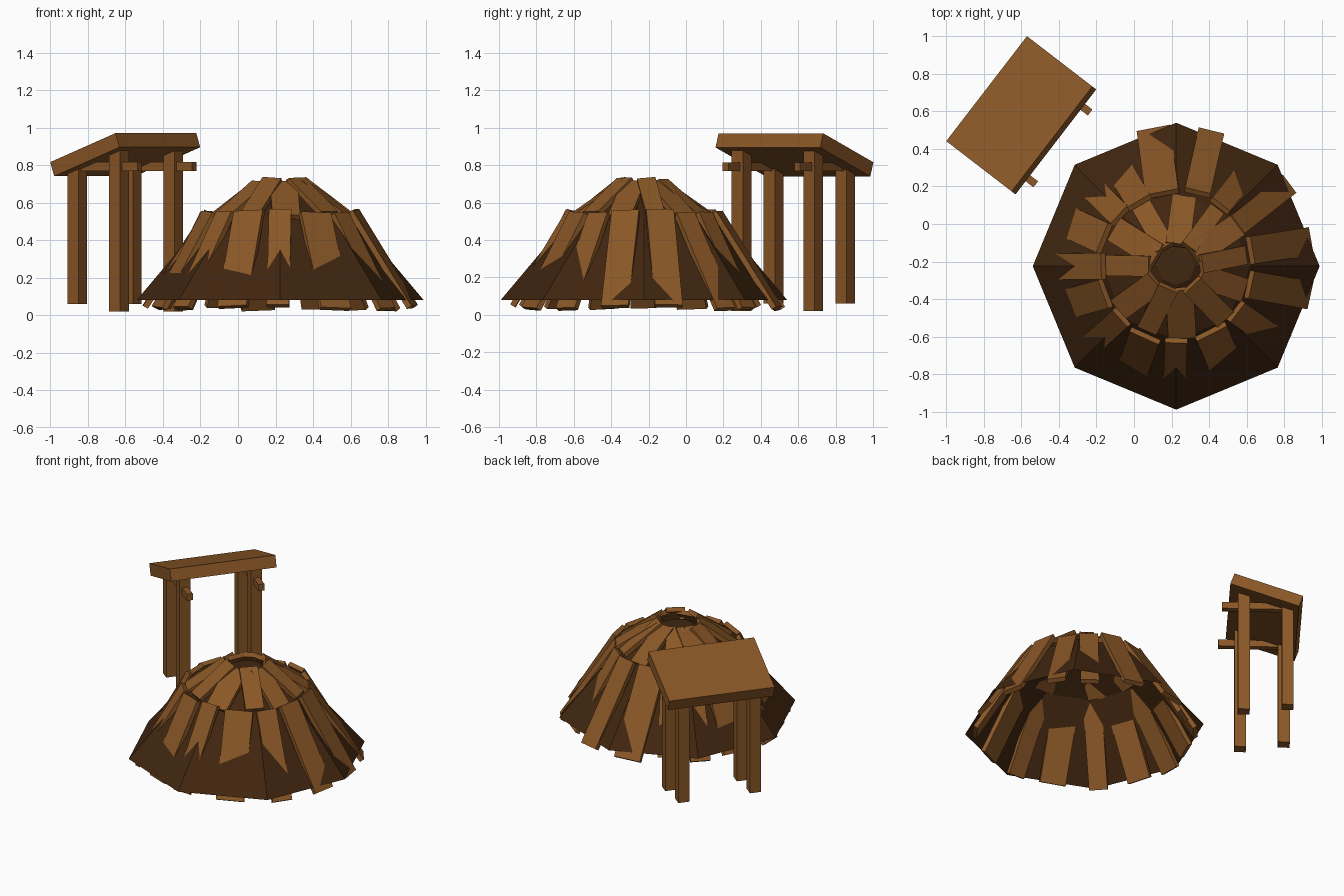
import bpy, bmesh, math, random
from mathutils import Vector, Matrix

if "Cube" in bpy.data.objects:
    bpy.data.objects.remove(bpy.data.objects["Cube"])

random.seed(4)
CX, CY = 0.225, -0.225          # hut centre


def material(name, col):
    m = bpy.data.materials.new(name)
    m.diffuse_color = (*col, 1)
    m.use_nodes = True
    m.node_tree.nodes["Principled BSDF"].inputs["Base Color"].default_value = m.diffuse_color
    return m


WOOD = material("wood brown", (0.255, 0.096, 0.020))
DARK = material("dark brown", (0.052, 0.019, 0.005))


def finish(name, bm, mat):
    me = bpy.data.meshes.new(name)
    bm.to_mesh(me)
    bm.free()
    me.materials.append(mat)
    ob = bpy.data.objects.new(name, me)
    bpy.context.collection.objects.link(ob)
    return ob


def box(bm, centre, ax, ay, size):
    """Box with local x and y axes along ax and ay."""
    ax = Vector(ax).normalized()
    az = ax.cross(Vector(ay)).normalized()
    ay = az.cross(ax)
    rot = Matrix((ax, ay, az)).transposed().to_4x4()
    bmesh.ops.create_cube(bm, size=1, matrix=Matrix.Translation(centre) @ rot @ Matrix.Diagonal((*size, 1)))


# Octagonal hut shell, open below
bm = bmesh.new()
rings = []
for r, z in ((0.765, 0.08), (0.395, 0.52), (0.10, 0.67)):
    rings.append([bm.verts.new((CX + r * math.cos(i * math.pi / 4),
                                CY + r * math.sin(i * math.pi / 4), z)) for i in range(8)])
for a, b in zip(rings, rings[1:]):
    for i in range(8):
        j = (i + 1) % 8
        bm.faces.new((a[i], a[j], b[j], b[i]))
bm.faces.new(rings[-1])
finish("hut_shell", bm, DARK)


def planks(name, specs, r_top, z_top, z_bot, thick):
    """Ring of sloping boards; each spec is angle, width, bottom radius."""
    bm = bmesh.new()
    for deg, width, r_bot in specs:
        a = math.radians(deg)
        out = Vector((math.cos(a), math.sin(a), 0))
        side = Vector((-math.sin(a), math.cos(a), 0))
        side = side + Vector((0, 0, random.uniform(-0.06, 0.06)))
        zj = random.uniform(-0.012, 0.012)
        base = Vector((CX, CY, 0))
        top = base + out * (r_top + random.uniform(-0.015, 0.015)) + Vector((0, 0, z_top + zj))
        bot = base + out * r_bot + Vector((0, 0, z_bot + zj))
        bot += side * random.uniform(-0.03, 0.03)
        d = top - bot
        box(bm, (top + bot) / 2, d, side, (d.length, width, thick))
    finish(name, bm, WOOD)


# Lower and upper rows of boards
planks("lower_boards", [
    (101, .18, .735), (74, .14, .735), (54, .12, .69), (34, .12, .735),
    (12, .15, .72), (-14, .15, .72), (-37, .13, .70), (-62, .18, .67),
    (-90, .12, .70), (-114, .17, .67), (-137, .12, .71), (-159, .16, .68),
    (180, .14, .72), (159, .17, .68), (138, .13, .71), (120, .14, .67)],
    0.395, 0.55, 0.04, 0.03)
planks("upper_boards", [
    (86, .13, .37), (56, .09, .37), (32, .13, .39), (5, .10, .37),
    (-22, .13, .38), (-50, .12, .38), (-82, .15, .38), (-110, .11, .37),
    (-142, .13, .38), (180, .11, .37), (152, .14, .38), (120, .11, .37)],
    0.125, 0.71, 0.53, 0.03)

# Sloping stand: U runs along the board, V points to its high edge
U = Vector((0.61, 0.793, 0))
V = Vector((0.793, -0.61, 0))
UP = Vector((0, 0, 1))

# Sloping top board
slope = math.atan2(0.155, 0.44)
across = V * math.cos(slope) + UP * math.sin(slope)
normal = -V * math.sin(slope) + UP * math.cos(slope)
bm = bmesh.new()
box(bm, Vector((-0.612, 0.588, 0.893)) - normal * 0.04, U, across, (0.706, 0.466, 0.08))
bmesh.ops.recalc_face_normals(bm, faces=bm.faces)
finish("sloping_top", bm, WOOD)

# Four posts and two cross beams
posts, beams = bmesh.new(), bmesh.new()
for tall in (Vector((-0.635, 0.297, 0)), Vector((-0.345, 0.68, 0))):
    box(posts, tall + UP * 0.45, U, V, (0.075, 0.075, 0.86))
    box(posts, tall - V * 0.28 + UP * 0.43, U, V, (0.075, 0.075, 0.74))
    box(beams, tall - V * 0.095 + UP * 0.792, U, V, (0.04, 0.47, 0.046))
finish("posts", posts, WOOD)
finish("cross_beams", beams, WOOD)
